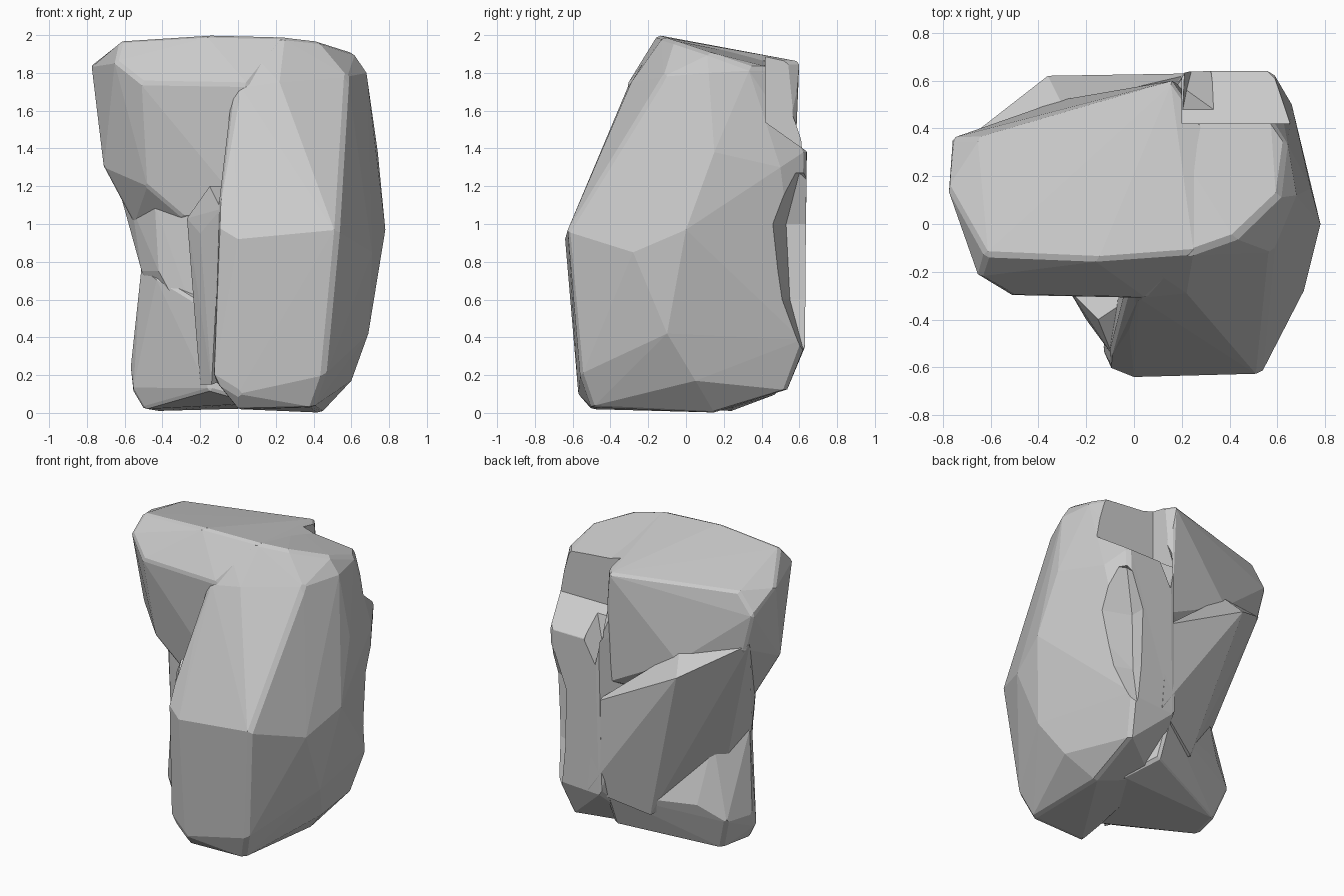
import bpy, bmesh


def chunk(name, points, bevel=0.0):
    """Convex flat-faced stone chunk, with slightly chipped edges."""
    bm = bmesh.new()
    for p in points:
        bm.verts.new(p)
    bmesh.ops.convex_hull(bm, input=bm.verts[:])
    loose = [v for v in bm.verts if not v.link_faces]
    bmesh.ops.delete(bm, geom=loose, context='VERTS')
    bmesh.ops.recalc_face_normals(bm, faces=bm.faces[:])
    me = bpy.data.meshes.new(name)
    bm.to_mesh(me)
    bm.free()
    ob = bpy.data.objects.new(name, me)
    bpy.context.collection.objects.link(ob)
    if bevel:
        m = ob.modifiers.new("chipped_edges", 'BEVEL')
        m.width, m.segments = bevel, 1
        m.limit_method, m.angle_limit = 'ANGLE', 0.6
        apply_all(ob)
    return ob


def apply_all(ob):
    bpy.context.view_layer.update()
    dg = bpy.context.evaluated_depsgraph_get()
    me = bpy.data.meshes.new_from_object(ob.evaluated_get(dg))
    ob.modifiers.clear()
    ob.data = me


def combine(ob, other, op):
    m = ob.modifiers.new(op.lower(), 'BOOLEAN')
    m.object, m.operation, m.solver = other, op, 'EXACT'
    apply_all(ob)
    bpy.data.objects.remove(other)


# Main block: sloped front ridge, bulging right flank, flat back
boulder = chunk("boulder", [
    (0.00, -0.14, 1.99), (0.25, -0.12, 1.99), (0.42, -0.06, 1.97), (0.61, 0.12, 1.91),
    (0.64, 0.34, 1.83), (0.57, 0.44, 1.83), (0.10, 0.45, 1.87), (0.05, 0.42, 1.50),
    (0.02, -0.31, 1.72), (0.22, -0.29, 1.75), (0.58, -0.12, 1.78), (0.68, 0.12, 1.80),
    (-0.02, -0.44, 1.40), (-0.10, -0.53, 1.15), (-0.10, -0.60, 0.98), (0.00, -0.64, 0.92),
    (0.53, -0.63, 0.96), (-0.13, -0.53, 0.18), (0.00, -0.57, 0.10), (0.00, -0.50, 0.02),
    (0.40, -0.50, 0.03), (0.46, -0.56, 0.20), (0.44, 0.15, 0.00), (0.60, 0.05, 0.17),
    (0.69, -0.10, 0.42), (0.71, -0.28, 0.85), (0.78, 0.00, 0.97), (0.74, 0.15, 1.38),
    (0.66, 0.50, 1.30), (0.58, 0.64, 1.38), (0.53, 0.63, 0.36), (0.22, 0.64, 1.38),
    (0.20, 0.63, 0.35), (0.48, 0.54, 0.12), (0.10, 0.30, 0.05)], 0.02)

# Overhanging upper left shoulder, running into the top of the boulder
shoulder = chunk("shoulder", [
    (-0.62, -0.13, 1.97), (-0.15, -0.15, 2.00), (-0.65, -0.22, 1.86), (-0.51, -0.30, 1.75),
    (0.05, -0.31, 1.74), (0.25, -0.12, 1.99), (0.30, 0.40, 1.86), (0.20, 0.00, 1.20),
    (-0.78, 0.15, 1.84), (-0.76, 0.36, 1.72), (-0.65, 0.36, 1.86),
    (0.16, 0.60, 1.86), (0.19, 0.58, 1.60), (0.18, 0.57, 1.10), (-0.30, 0.52, 1.35),
    (-0.70, 0.36, 1.48), (-0.71, 0.00, 1.30), (-0.55, 0.05, 1.00), (-0.48, -0.20, 1.20),
    (-0.28, -0.20, 1.03), (0.10, -0.25, 1.00), (-0.42, 0.25, 0.98)], 0.015)

# Waist and broad back face, its upper rim forming a slanting ledge
waist = chunk("waist", [
    (-0.56, 0.04, 1.08), (-0.44, -0.12, 1.10), (-0.10, -0.28, 1.10), (-0.72, 0.34, 1.51),
    (-0.64, 0.30, 1.34), (-0.36, 0.62, 1.29), (0.25, 0.63, 0.97), (-0.30, 0.50, 1.42),
    (-0.51, 0.02, 0.75), (-0.42, -0.13, 0.75), (-0.12, -0.28, 0.20), (-0.32, 0.45, 0.88),
    (0.30, 0.63, 0.36), (-0.06, 0.47, 0.22), (-0.38, 0.15, 0.40),
    (0.30, 0.00, 0.60), (-0.47, 0.20, 0.80)])

# Left foot, its sole merging under the boulder
foot = chunk("foot", [
    (-0.57, 0.10, 0.22), (-0.56, 0.04, 0.12), (-0.50, 0.02, 0.02), (-0.44, 0.24, 0.01),
    (-0.51, 0.29, 0.22), (-0.35, 0.38, 0.33), (-0.51, 0.04, 0.78), (-0.43, -0.10, 0.72),
    (-0.15, -0.34, 0.55), (-0.15, -0.36, 0.12), (-0.38, 0.25, 0.75), (0.20, 0.58, 0.34),
    (0.20, 0.48, 0.10), (0.30, 0.25, 0.03), (0.10, -0.35, 0.05), (0.10, 0.00, 0.70)], 0.015)

# Knob on the left edge of the front ridge
knob = chunk("knob", [
    (-0.15, -0.40, 1.20), (-0.27, -0.28, 1.03), (-0.20, -0.40, 0.95), (-0.09, -0.55, 1.08),
    (-0.14, -0.45, 0.15), (-0.20, -0.32, 0.15), (0.00, -0.30, 1.20), (0.00, -0.30, 0.20)])

# Notch broken out of the upper back right corner, deeper at its inner end
notch = chunk("notch", [
    (x, y, z) for x in (0.20, 0.9)
    for y, z in ((0.42, 1.54), (0.42, 2.2), (0.9, 1.20), (0.9, 2.2))])
cleft = chunk("cleft", [
    (0.20, 0.46, 1.56), (0.36, 0.46, 1.56), (0.20, 0.80, 1.60), (0.40, 0.80, 1.60),
    (0.22, 0.56, 1.24), (0.28, 0.80, 1.20)])

# Long hollow down the back right corner
hollow = chunk("hollow", [
    (0.56, 0.60, 1.27), (0.80, 0.50, 1.27), (0.80, 0.90, 1.27), (0.46, 0.53, 1.00),
    (0.85, 0.38, 1.00), (0.46, 0.90, 1.00), (0.47, 0.55, 0.60), (0.85, 0.42, 0.60),
    (0.47, 0.90, 0.60), (0.50, 0.63, 0.30), (0.80, 0.55, 0.30), (0.80, 0.90, 0.30)])

for part in (waist, foot, knob, shoulder):
    combine(boulder, part, 'UNION')
for cutter in (notch, cleft, hollow):
    combine(boulder, cutter, 'DIFFERENCE')
